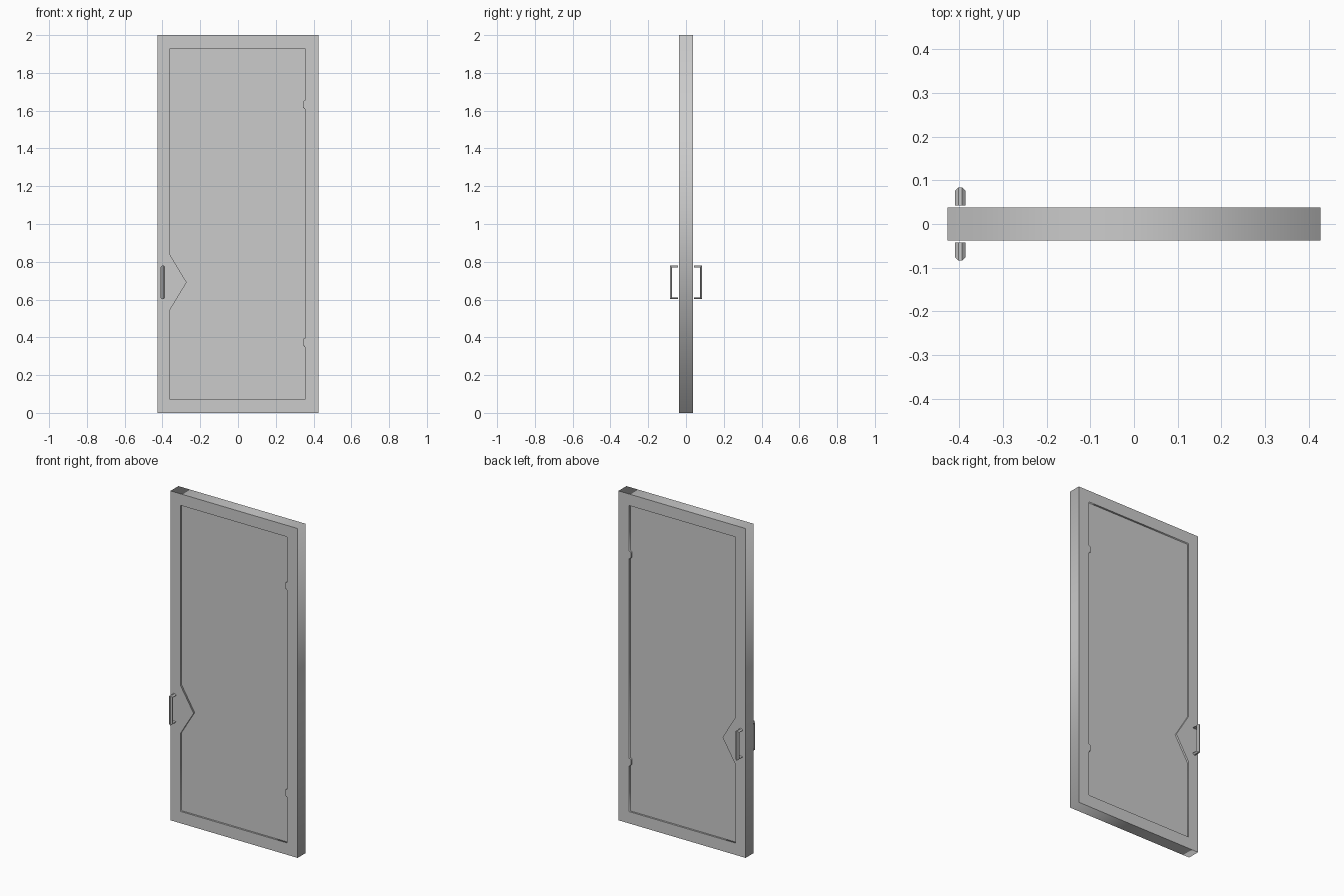
import bpy, bmesh, math

if "Cube" in bpy.data.objects:
    bpy.data.objects.remove(bpy.data.objects["Cube"])

W, H, T = 0.427, 2.0, 0.038      # half width, height, half thickness
RECESS = 0.011

# Panel outline (x, z): pointed lock plate on the left, two hinge notches on the right
def hinge(z):
    return [(0.355, z), (0.349, z), (0.349, z + 0.006), (0.344, z + 0.006),
            (0.344, z + 0.04), (0.349, z + 0.045), (0.355, z + 0.045)]

panel_outline = ([(-0.36, 0.072), (0.355, 0.072)] + hinge(0.35) + hinge(1.608)
                 + [(0.355, 1.93), (-0.36, 1.93),
                    (-0.36, 0.837), (-0.272, 0.691), (-0.36, 0.546)])
door_outline = [(-W, 0), (W, 0), (W, H), (-W, H)]


def plate(name, outlines, half_depth):
    """Filled 2D outlines (inner ones become holes) extruded along y."""
    cu = bpy.data.curves.new(name, 'CURVE')
    cu.dimensions = '2D'
    cu.fill_mode = 'BOTH'
    cu.extrude = half_depth
    for pts in outlines:
        sp = cu.splines.new('POLY')
        sp.points.add(len(pts) - 1)
        for p, (x, z) in zip(sp.points, pts):
            p.co = (x, z, 0, 1)
        sp.use_cyclic_u = True
    ob = bpy.data.objects.new(name, cu)
    ob.rotation_euler.x = math.pi / 2
    bpy.context.collection.objects.link(ob)
    bpy.ops.object.select_all(action='DESELECT')
    bpy.context.view_layer.objects.active = ob
    ob.select_set(True)
    bpy.ops.object.convert(target='MESH')
    return ob


def pull_handle(name, side):
    """U-shaped pull: tapered section swept with mitred corners."""
    section = [(-0.012, 0), (0.012, 0), (0.012, 0.002),
               (0.004, 0.010), (-0.004, 0.010), (-0.012, 0.002)]
    bm = bmesh.new()
    rings = []
    for k in range(4):
        ring = []
        for x, d in section:
            y = 0.042 if k in (0, 3) else 0.074 + d
            z = 0.612 - d if k < 2 else 0.770 + d
            ring.append(bm.verts.new((-0.398 + x, side * y, z)))
        rings.append(ring)
    n = len(section)
    for a, b in zip(rings, rings[1:]):
        for i in range(n):
            j = (i + 1) % n
            bm.faces.new((a[i], a[j], b[j], b[i]))
    bm.faces.new(rings[0])
    bm.faces.new(rings[-1])
    bmesh.ops.recalc_face_normals(bm, faces=bm.faces)
    me = bpy.data.meshes.new(name)
    bm.to_mesh(me)
    bm.free()
    bpy.context.collection.objects.link(bpy.data.objects.new(name, me))


# Door leaf
plate("door_frame", [door_outline, panel_outline], T)
plate("door_panel", [panel_outline], T - RECESS)

# Handles on both faces
pull_handle("front_handle", -1)
pull_handle("back_handle", 1)
